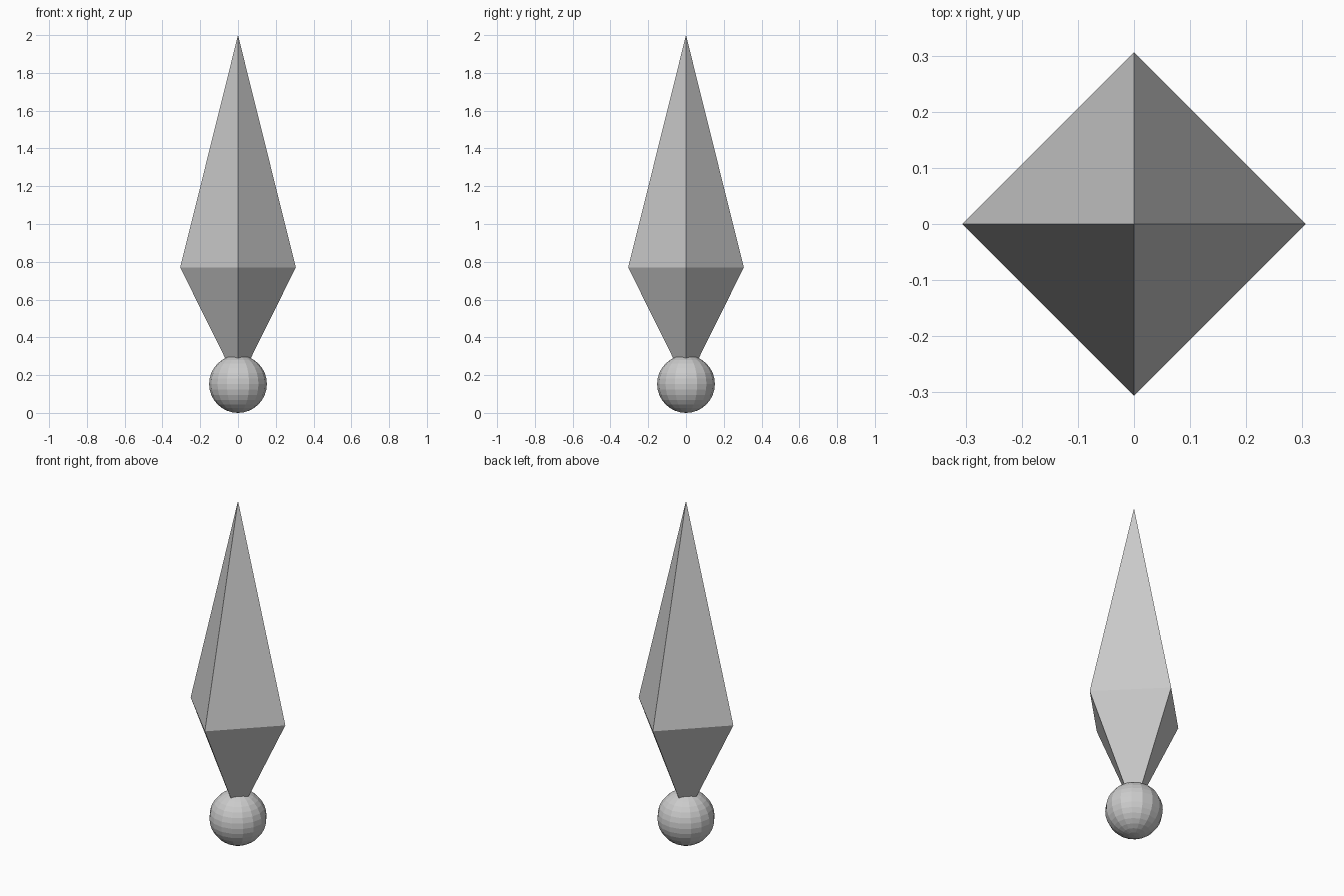
import bpy
import bmesh
from math import tau, cos, sin

cube = bpy.data.objects.get("Cube")
if cube:
    bpy.data.objects.remove(cube, do_unlink=True)

# Single plain grey material
grey = bpy.data.materials.new("light_grey")
grey.use_nodes = True
colour = (0.6, 0.6, 0.6, 1)
grey.diffuse_color = colour
grey.node_tree.nodes["Principled BSDF"].inputs["Base Color"].default_value = colour

RADIUS = 0.153
WAIST = 0.306


def add_object(name, bm):
    bmesh.ops.recalc_face_normals(bm, faces=bm.faces)
    mesh = bpy.data.meshes.new(name)
    bm.to_mesh(mesh)
    bm.free()
    mesh.materials.append(grey)
    obj = bpy.data.objects.new(name, mesh)
    bpy.context.collection.objects.link(obj)
    return obj


# Four-sided spike: tip, square waist, and a point in the ball's centre
bm = bmesh.new()
tip = bm.verts.new((0, 0, 2))
root = bm.verts.new((0, 0, RADIUS))
waist = [bm.verts.new((WAIST * cos(i * tau / 4), WAIST * sin(i * tau / 4), 0.77))
         for i in range(4)]
for a, b in zip(waist, waist[1:] + waist[:1]):
    bm.faces.new((a, b, tip))
    bm.faces.new((b, a, root))
add_object("spike", bm)

# Faceted ball at the base
bm = bmesh.new()
bmesh.ops.create_uvsphere(bm, u_segments=16, v_segments=16, radius=RADIUS)
ball = add_object("base_ball", bm)
ball.location.z = RADIUS
